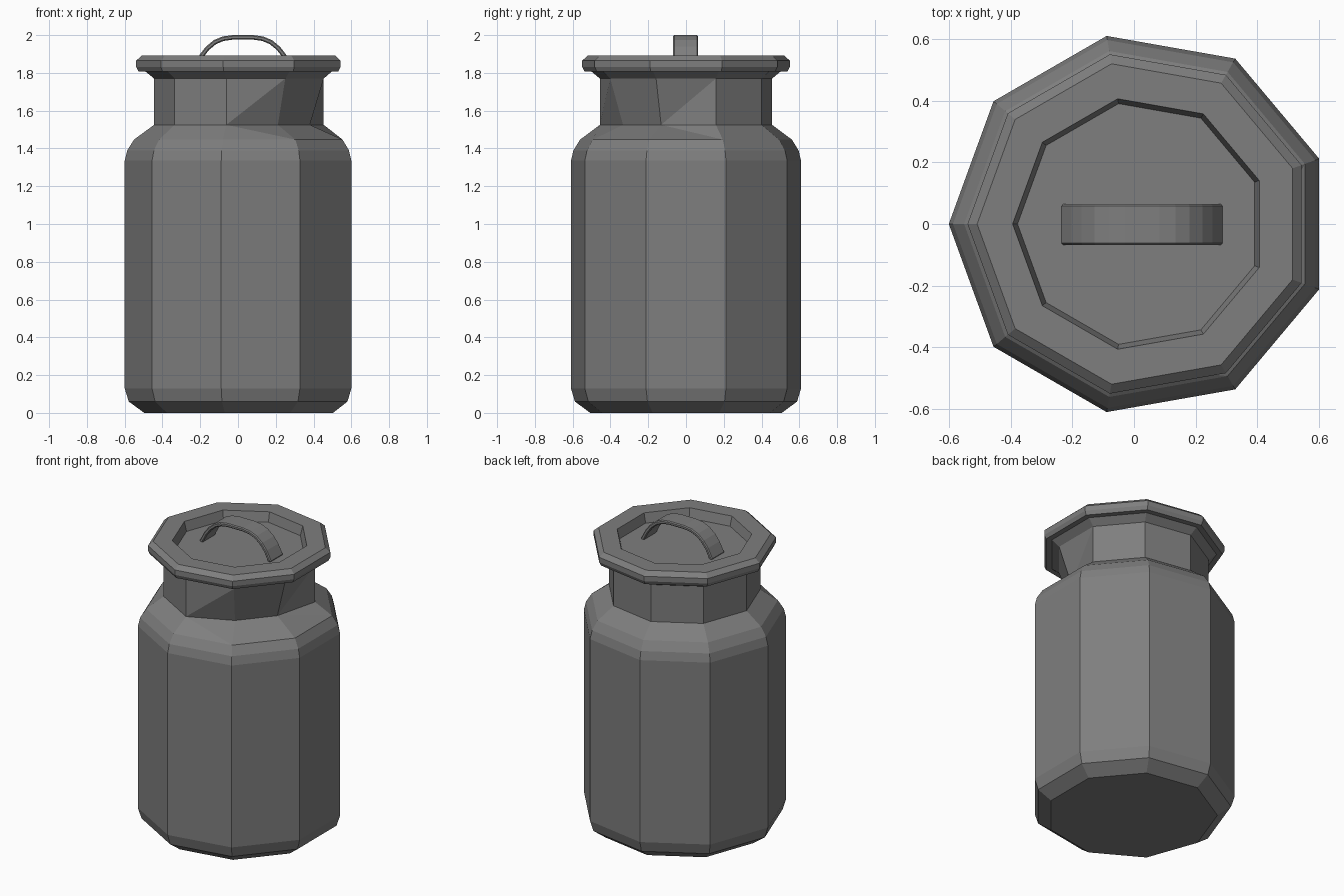
import bpy, bmesh
from math import radians, cos, sin

SIDES = 9
CENTRE_X = 0.0187

cube = bpy.data.objects.get("Cube")
if cube:
    bpy.data.objects.remove(cube, do_unlink=True)

# One plain metal grey
grey = bpy.data.materials.new("metal_grey")
grey.use_nodes = True
colour = (0.21, 0.21, 0.21, 1)
grey.diffuse_color = colour
grey.node_tree.nodes["Principled BSDF"].inputs["Base Color"].default_value = colour


def add_object(name, bm):
    bmesh.ops.recalc_face_normals(bm, faces=bm.faces)
    mesh = bpy.data.meshes.new(name)
    bm.to_mesh(mesh)
    bm.free()
    mesh.materials.append(grey)
    obj = bpy.data.objects.new(name, mesh)
    bpy.context.collection.objects.link(obj)
    return obj


def lathe(name, profile, dents=None):
    """Nine-sided turned form from (radius, height); dents maps (ring, side) to a radius."""
    dents = dents or {}
    bm = bmesh.new()
    rings = []
    for r, (radius, z) in enumerate(profile):
        ring = []
        for s in range(SIDES):
            a = radians(180 + 360 * s / SIDES)
            rad = dents.get((r, s), radius)
            ring.append(bm.verts.new((CENTRE_X + rad * cos(a), rad * sin(a), z)))
        rings.append(ring)
    for r in range(len(rings) - 1):
        low, high = rings[r], rings[r + 1]
        for s in range(SIDES):
            t = (s + 1) % SIDES
            quad = [(r, s), (r, t), (r + 1, t), (r + 1, s)]
            dented = [k for k in quad if k in dents]
            if len(dented) == 1:
                # Split bent panels along their crease
                if r == dents_ring(dents):
                    bm.faces.new((low[s], low[t], high[t]))
                    bm.faces.new((low[s], high[t], high[s]))
                else:
                    bm.faces.new((low[s], low[t], high[s]))
                    bm.faces.new((low[t], high[t], high[s]))
            else:
                bm.faces.new((low[s], low[t], high[t], high[s]))
    bm.faces.new(rings[0])
    bm.faces.new(rings[-1])
    return add_object(name, bm)


def dents_ring(dents):
    return next(iter(dents))[0]


# Can body: foot, wall, shoulder, neck with one dented panel, flared lip
body_profile = [(0.515, 0), (0.597, 0.06), (0.6187, 0.13), (0.6187, 1.335),
                (0.605, 1.39), (0.569, 1.447), (0.463, 1.525),
                (0.463, 1.77), (0.512, 1.81)]
lathe("can_body", body_profile, {(6, 3): 0.385, (6, 4): 0.385})

# Lid with chamfered rim and sunken top
lathe("lid", [(0.5, 1.808), (0.546, 1.808), (0.558, 1.832), (0.558, 1.865),
              (0.527, 1.892), (0.412, 1.892), (0.396, 1.83)])

# Handle: bent strip, thickened and softly bevelled
half = [(0.253, 1.825), (0.219, 1.89), (0.188, 1.93), (0.148, 1.963),
        (0.105, 1.981), (0.055, 1.988)]
path = [(-x, z) for x, z in half] + half[::-1]
bm = bmesh.new()
rows = [[bm.verts.new((0.026 + x, y, z)) for y in (-0.068, 0.064)] for x, z in path]
for a, b in zip(rows, rows[1:]):
    bm.faces.new((a[0], b[0], b[1], a[1]))
handle = add_object("lid_handle", bm)
solid = handle.modifiers.new("thickness", 'SOLIDIFY')
solid.thickness = 0.024
solid.offset = 0
solid.use_even_offset = True
bevel = handle.modifiers.new("soft_edges", 'BEVEL')
bevel.width = 0.006
bevel.segments = 1
bevel.limit_method = 'ANGLE'
bevel.angle_limit = radians(60)
